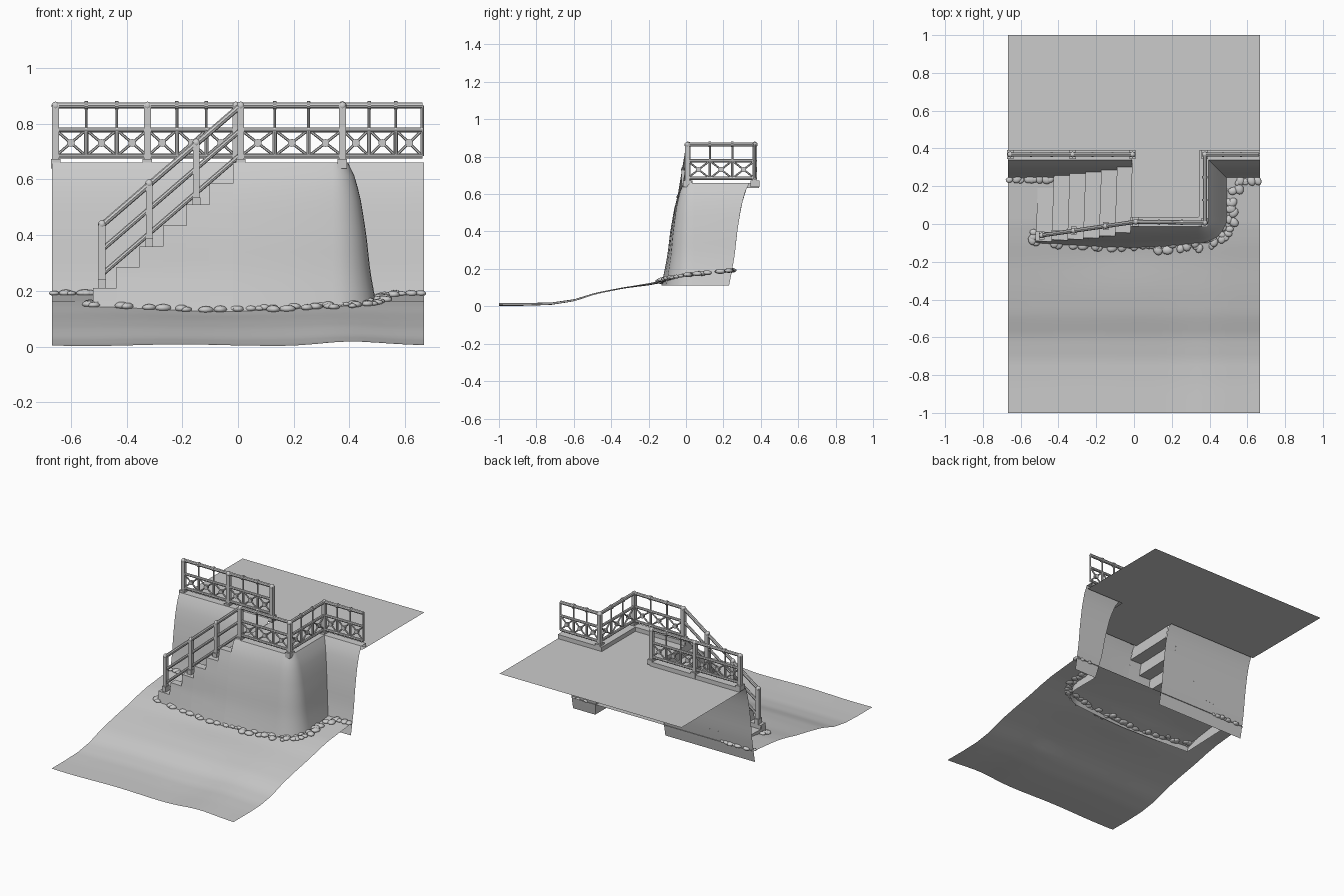
import bpy, bmesh, math, random
from mathutils import Vector, Matrix

if "Cube" in bpy.data.objects:
    bpy.data.objects.remove(bpy.data.objects["Cube"])

random.seed(4)
V = Vector
TOP, LOW, HALF = 0.66, 0.11, 0.667
DECK, KERB = 0.632, 0.05          # paving lies below the kerb carrying the railing

def lerp_table(t, tab):
    for (a, va), (b, vb) in zip(tab, tab[1:]):
        if t <= b:
            return va + (vb - va) * max(0, (t - a) / (b - a))
    return tab[-1][1]

# batter of the sea wall: outward offset against height
BATTER = [(0.11, 0.11), (0.16, 0.1), (0.27, 0.08), (0.4, 0.066),
          (0.52, 0.047), (0.6, 0.028), (0.64, 0.012), (0.66, 0.0)]
def batter(z):
    return lerp_table(z, BATTER)

BULGE = [(-0.52, 0.85), (-0.25, 1.02), (0.0, 1.1), (0.2, 1.0), (0.34, 0.88)]
def front_y(x, z):
    return -0.012 - batter(z) * lerp_table(x, BULGE)

SAND = [(-1, 0.008), (-0.85, 0.008), (-0.72, 0.012), (-0.6, 0.03), (-0.48, 0.068),
        (-0.35, 0.095), (-0.2, 0.122), (-0.1, 0.145), (0.0, 0.163), (0.25, 0.188)]
def sand_z(x, y):
    fade = min(1, max(0, -y))
    return (lerp_table(y, SAND) + fade * (0.012 * math.exp(-((x - 0.4) / 0.14) ** 2)
            + 0.003 * math.sin(9 * x + 3 * y) - 0.003)
            - 0.012 * math.exp(-((x + 0.07) / 0.3) ** 2 - ((y + 0.12) / 0.15) ** 2))

def finish(name, bm, smooth=True):
    bmesh.ops.remove_doubles(bm, verts=bm.verts, dist=1e-5)
    me = bpy.data.meshes.new(name)
    bm.to_mesh(me)
    bm.free()
    ob = bpy.data.objects.new(name, me)
    bpy.context.collection.objects.link(ob)
    if smooth:
        bpy.ops.object.select_all(action='DESELECT')
        ob.select_set(True)
        bpy.context.view_layer.objects.active = ob
        bpy.ops.object.shade_smooth_by_angle(angle=math.radians(35))
    return ob

def sheet(bm, rows):
    vs = [[bm.verts.new(p) for p in r] for r in rows]
    for a, b in zip(vs, vs[1:]):
        for i in range(len(a) - 1):
            bm.faces.new((a[i], a[i + 1], b[i + 1], b[i]))

def levels(top, n=12):
    return [LOW + (top - LOW) * i / n for i in range(n + 1)]

# sand
bm = bmesh.new()
sheet(bm, [[(x, y, sand_z(x, y)) for x in [HALF * (i / 12 - 1) for i in range(25)]]
           for y in [-1 + 1.25 * j / 40 for j in range(41)]])
finish("sand", bm)

# promenade deck
bm = bmesh.new()
outline = [(-HALF, 1), (-HALF, 0.35), (-0.01, 0.35), (-0.018, 0), (0.36, 0),
           (0.385, 0.03), (0.39, 0.35), (HALF, 0.35), (HALF, 1)]
bm.faces.new([bm.verts.new((x, y, DECK)) for x, y in outline])
finish("promenade_deck", bm, False)

# projecting wall with a rounded corner, running on to the right, topped by a kerb
CX, CY, CR = 0.34, 0.043, 0.055
def wall_row(z, inset=0.0):
    d = batter(z) - inset
    pts = [(x, front_y(x, z) + inset) for x in [-0.018 + (CX + 0.018) * i / 6 for i in range(6)]]
    for a in [math.pi / 2 * i / 8 for i in range(9)]:
        pts.append((CX + (CR + d) * math.sin(a),
                    CY - (CR + d * (0.88 if d > 0 else 1)) * math.cos(a)))
    pts += [(CX + CR + d, 0.34 - d), (HALF, 0.34 - d)]
    return [(x, y, z) for x, y in pts]
bm = bmesh.new()
rows = [wall_row(z) for z in levels(TOP)] + [wall_row(TOP, KERB)]
sheet(bm, rows + [[(x, y, DECK) for x, y, z in rows[-1]]])
finish("landing_wall", bm)

# left back wall with its kerb
bm = bmesh.new()
profile = [(0.34 - batter(z), z) for z in levels(TOP)] + [(0.34 + KERB, TOP), (0.34 + KERB, DECK)]
sheet(bm, [[(x, y, z) for x in (-HALF, -0.34, -0.01)] for y, z in profile])
finish("back_wall", bm)

# stairs: sunk treads and risers beside a stepped, battered side wall
bm = bmesh.new()
N, RISE, GO, BACK, SINK = 6, 0.075, 0.0837, 0.012, TOP - DECK
for i in range(N + 1):
    x1 = -0.018 - GO * i
    z1 = TOP - RISE * i
    z0 = TOP - RISE * (i + 1) if i < N else LOW
    lo, hi = max(LOW, z0 - SINK), z1 - SINK
    sheet(bm, [[(x1, front_y(x1, z), z), (x1 + BACK, 0.34 - batter(z), z)] for z in (lo, hi)])
    sheet(bm, [[(x1, front_y(x1, z), z), (x1, front_y(x1, z) + KERB, z)] for z in (hi if i == N else z0 - SINK, z1)])
    if i < N:
        x0, yb = x1 - GO, 0.34 - batter(lo)
        sheet(bm, [[(x1, front_y(x1, lo), lo), (x1 + BACK, yb, lo)],
                   [(x0, front_y(x0, lo), lo), (x0 + BACK, yb, lo)]])
        rows = [[(x, front_y(x, z), z) for x in (x0, x1)] for z in levels(z0, 10)]
        rows.append([(x, y + KERB, z) for x, y, z in rows[-1]])
        rows.append([(x, y, lo) for x, y, z in rows[-1]])
        sheet(bm, rows)
finish("stairs", bm)

# railing building blocks
def bar(bm, a, b, r, n=8):
    a, b = V(a), V(b)
    m = Matrix.Translation((a + b) / 2) @ (b - a).to_track_quat('Z', 'Y').to_matrix().to_4x4()
    bmesh.ops.create_cone(bm, cap_ends=True, segments=n, radius1=r, radius2=r,
                          depth=(b - a).length, matrix=m)

def box(bm, c, s):
    bmesh.ops.create_cube(bm, size=1, matrix=Matrix.Translation(c) @ Matrix.Diagonal((*s, 1)))

def post(bm, x, y, z, h=0.215, w=0.034):
    box(bm, (x, y, z - 0.004), (w, w + 0.014, 0.034))
    box(bm, (x, y, z + h / 2), (0.024, 0.024, h - 0.02))
    bmesh.ops.create_uvsphere(bm, u_segments=10, v_segments=6, radius=0.0155,
                              matrix=Matrix.Translation((x, y, z + h - 0.011)))

Z_BOT, Z_MID, Z_TOP = 0.684, 0.778, 0.866
def railing(bm, a, b, bays=3):
    a, b = V((*a, 0)), V((*b, 0))
    at = lambda t, z: a.lerp(b, t) + V((0, 0, z))
    run = (b - a).normalized()
    for z, r in ((Z_BOT, 0.009), (Z_MID, 0.009), (Z_TOP, 0.011)):
        bar(bm, at(0, z), at(1, z), r)
    for i in range(bays):
        t0, t1, tm = i / bays, (i + 1) / bays, (i + 0.5) / bays
        bar(bm, at(t0, Z_BOT), at(t1, Z_MID), 0.005, 6)
        bar(bm, at(t0, Z_MID), at(t1, Z_BOT), 0.005, 6)
        c, side = at(tm, (Z_BOT + Z_MID) / 2), run.cross(V((0, 0, 1))) * 0.008
        bar(bm, c - side, c + side, 0.014, 10)
        if i:
            bar(bm, at(t0, Z_BOT), at(t0, Z_MID), 0.0075)
            bar(bm, at(t0, Z_MID), at(t0, Z_TOP), 0.005)
            bar(bm, at(t0, Z_TOP) - run * 0.006, at(t0, Z_TOP) + run * 0.006, 0.015, 10)

# promenade railings
RX, RY, FY = 0.375, 0.368, 0.012
runs = {"left_railing": [(-0.655, RY), (-0.325, RY), (-0.008, RY)],
        "landing_railing": [(0.01, FY), (RX, FY - 0.005), (RX, RY), (0.662, RY)]}
for name, pts in runs.items():
    bm = bmesh.new()
    for a, b in zip(pts, pts[1:]):
        railing(bm, a, b)
    for x, y in pts:
        if x < 0.6:
            post(bm, x, y, TOP)
        else:
            bar(bm, (x, y, Z_BOT), (x, y, Z_TOP), 0.006)
    finish(name, bm)

# stair railing
bm = bmesh.new()
foot, head = V((-0.488, -0.06, 0.23)), V((0.01, FY, TOP))
for h, r in ((0.03, 0.009), (0.118, 0.009), (0.206, 0.011)):
    bar(bm, foot + V((0, 0, h)), head + V((0, 0, h)), r)
for t in (0, 0.34, 0.68):
    p = foot.lerp(head, t)
    post(bm, p.x, p.y, p.z, 0.22, 0.028)
finish("stair_railing", bm)

# flat stones scattered along the foot of the walls
bm = bmesh.new()
def stones(a, b, n, spread):
    for i in range(n):
        p = V(a).lerp(V(b), (i + random.uniform(0, 1)) / n)
        p += V((random.uniform(-1, 1), random.uniform(-1, 1))) * spread
        s = random.uniform(0.014, 0.026)
        m = (Matrix.Translation((p.x, p.y, sand_z(p.x, p.y) + 0.005))
             @ Matrix.Rotation(random.uniform(0, 3), 4, 'Z')
             @ Matrix.Diagonal((s * 1.2, s * 0.95, s * 0.55, 1)))
        bmesh.ops.create_icosphere(bm, subdivisions=2, radius=1, matrix=m)
stones((-0.66, 0.235), (-0.43, 0.235), 9, 0.008)
stones((-0.54, -0.03), (-0.5, -0.1), 7, 0.025)
stones((-0.5, -0.09), (0.0, -0.125), 13, 0.015)
stones((0.0, -0.125), (0.3, -0.115), 11, 0.02)
stones((0.3, -0.11), (0.46, -0.09), 11, 0.028)
stones((0.46, -0.09), (0.52, 0.02), 8, 0.025)
stones((0.51, 0.02), (0.54, 0.2), 9, 0.025)
stones((0.53, 0.225), (0.65, 0.225), 6, 0.008)
finish("foot_stones", bm)
